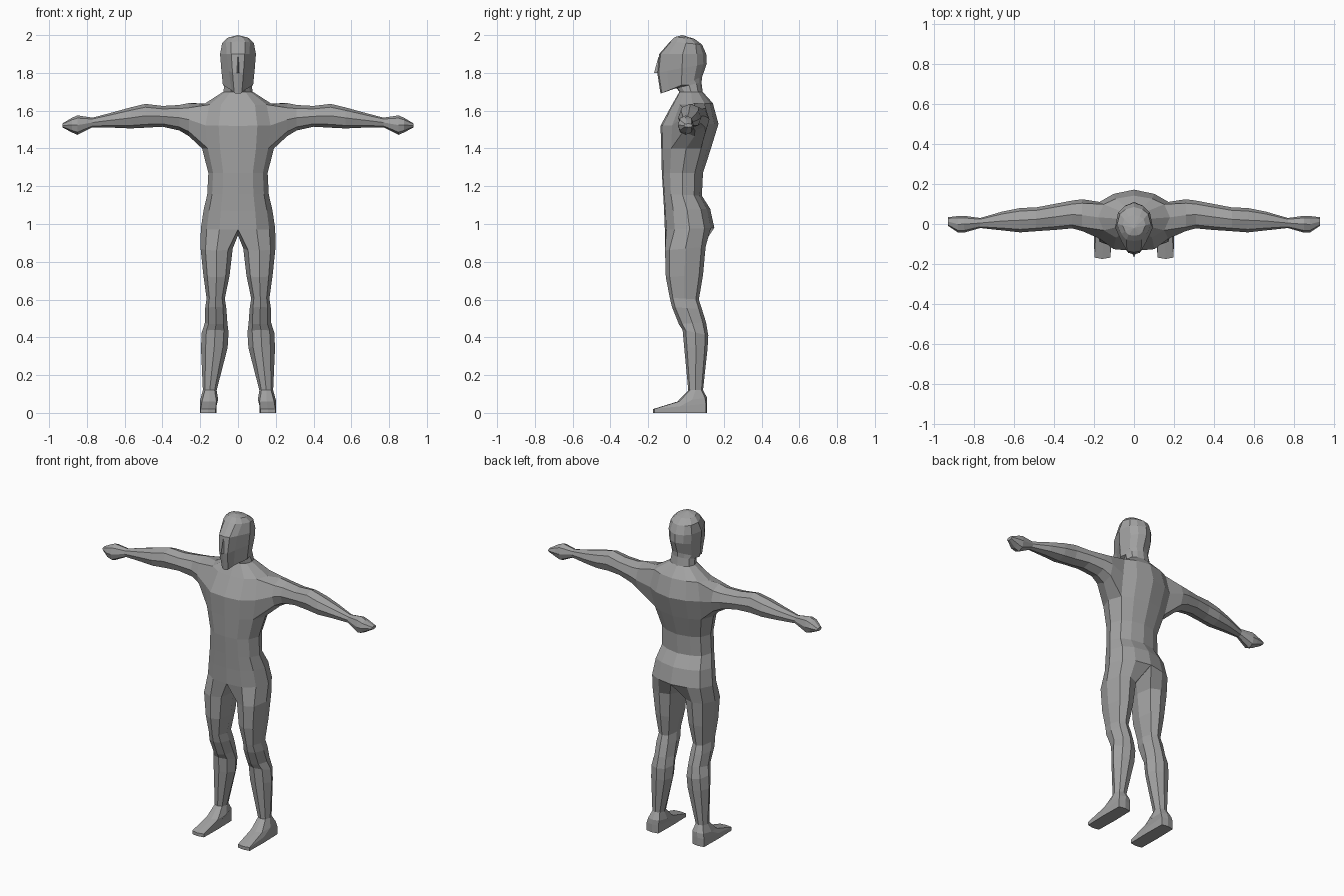
import bpy, bmesh

skin = bpy.data.materials.new("plain grey")
skin.diffuse_color = (0.36, 0.36, 0.36, 1)


def finish(bm, name, mirror=False):
    bmesh.ops.recalc_face_normals(bm, faces=bm.faces)
    mesh = bpy.data.meshes.new(name)
    bm.to_mesh(mesh)
    bm.free()
    mesh.materials.append(skin)
    obj = bpy.data.objects.new(name, mesh)
    bpy.context.collection.objects.link(obj)
    if mirror:
        mod = obj.modifiers.new("mirror", 'MIRROR')
        mod.use_clip = True
        mod.merge_threshold = 0.0005
    return obj


def bridge(bm, a, b, closed=True, skip=()):
    n = len(a)
    for i in range(n if closed else n - 1):
        if i not in skip:
            j = (i + 1) % n
            bm.faces.new((a[i], a[j], b[j], b[i]))


bm = bmesh.new()

# Half sections of trunk, neck and head:
# front z, back z, half width, front y, back y, front narrowing
TRUNK = [
    (0.97, 0.98, 0.197, -0.112, 0.150, 1),
    (1.07, 1.08, 0.182, -0.116, 0.128, 1),
    (1.16, 1.15, 0.163, -0.121, 0.084, 1),
    (1.27, 1.27, 0.157, -0.128, 0.090, 1),
    (1.40, 1.40, 0.190, -0.131, 0.132, 1),
    (1.52, 1.53, 0.205, -0.135, 0.172, 1),
    (1.63, 1.64, 0.180, -0.075, 0.142, 1),
    (1.70, 1.70, 0.078, -0.035, 0.088, 1),
]
HEAD = [
    (1.72, 1.75, 0.072, -0.050, 0.082, 0.9),
    (1.69, 1.78, 0.080, -0.135, 0.086, 0.5),
    (1.80, 1.85, 0.089, -0.152, 0.110, 0.65),
    (1.90, 1.90, 0.095, -0.142, 0.107, 0.75),
    (1.965, 1.95, 0.084, -0.085, 0.085, 0.9),
    (1.99, 1.98, 0.058, -0.058, 0.045, 0.9),
]
COLUMNS = [(0, 0), (0.5, 0.03), (0.84, 0.2), (1, 0.5),
           (0.84, 0.8), (0.5, 0.93), (0, 1)]


def trunk_ring(zf, zb, w, yf, yb, narrow):
    ring = []
    for i, (u, v) in enumerate(COLUMNS):
        x = u * w * (narrow if i in (1, 2) else 1)
        ring.append(bm.verts.new((x, yf + (yb - yf) * v, zf + (zb - zf) * v)))
    return ring


trunk = [trunk_ring(*r) for r in TRUNK + HEAD]
for i in range(len(trunk) - 1):
    # The shoulder opening stays free for the arm
    bridge(bm, trunk[i], trunk[i + 1], False, (2, 3) if i in (4, 5) else ())
crown = bm.verts.new((0, -0.02, 2.0))
for a, b in zip(trunk[-1], trunk[-1][1:]):
    bm.faces.new((a, b, crown))

# Arm: x, bottom z, top z, front y, back y
ARM = [
    (0.26, 1.465, 1.640, -0.035, 0.124),
    (0.31, 1.495, 1.630, -0.022, 0.117),
    (0.40, 1.515, 1.625, -0.030, 0.100),
    (0.49, 1.510, 1.636, -0.036, 0.083),
    (0.57, 1.506, 1.617, -0.042, 0.080),
    (0.66, 1.510, 1.592, -0.032, 0.062),
    (0.77, 1.512, 1.563, -0.020, 0.030),
    (0.85, 1.472, 1.575, -0.043, 0.041),
    (0.88, 1.485, 1.562, -0.043, 0.040),
    (0.93, 1.512, 1.532, -0.010, 0.034),
]
AROUND = [(-0.75, -0.72), (0, -1), (0.75, -0.72), (1, 0),
          (0.75, 0.72), (0, 1), (-0.75, 0.72), (-1, 0)]
low, mid, high = trunk[4:7]
previous = low[2:5] + [mid[4]] + high[4:1:-1] + [mid[2]]
for x, zb, zt, yf, yb in ARM:
    ring = [bm.verts.new((x, (yf + yb) / 2 + u * (yb - yf) / 2,
                          (zb + zt) / 2 + v * (zt - zb) / 2)) for u, v in AROUND]
    bridge(bm, previous, ring)
    previous = ring
bm.faces.new(previous)

# Leg and foot: front z, back z, inner x, outer x, front y, back y, squareness
LEG = [
    (0.86, 0.88, 0.028, 0.198, -0.111, 0.104, 0.7),
    (0.72, 0.73, 0.045, 0.183, -0.107, 0.090, 0.7),
    (0.61, 0.60, 0.070, 0.166, -0.086, 0.068, 0.7),
    (0.56, 0.55, 0.062, 0.174, -0.074, 0.084, 0.7),
    (0.47, 0.48, 0.056, 0.176, -0.038, 0.106, 0.65),
    (0.44, 0.41, 0.050, 0.192, -0.018, 0.118, 0.65),
    (0.35, 0.34, 0.055, 0.196, -0.010, 0.114, 0.65),
    (0.12, 0.12, 0.113, 0.186, 0.012, 0.090, 0.7),
    (0.06, 0.08, 0.105, 0.200, -0.045, 0.112, 0.8),
    (0.02, 0.05, 0.115, 0.201, -0.175, 0.112, 0.93),
    (0.00, 0.00, 0.115, 0.201, -0.175, 0.112, 0.93),
]
crotch = bm.verts.new((0, 0.02, 0.94))
previous = trunk[0] + [crotch]
for zf, zb, xi, xo, yf, yb, s in LEG:
    inset = (1 - s) * 0.35
    section = [(-s, inset), (0, 0), (s, inset), (1, 0.5),
               (s, 1 - inset), (0, 1), (-s, 1 - inset), (-1, 0.5)]
    ring = [bm.verts.new(((xi + xo) / 2 + u * (xo - xi) / 2,
                          yf + (yb - yf) * v, zf + (zb - zf) * v)) for u, v in section]
    bridge(bm, previous, ring)
    previous = ring
bm.faces.new(previous)
finish(bm, "body", True)

# Nose: a thin wedge down the middle of the face
bm = bmesh.new()
top = [bm.verts.new((x, y, 1.885)) for x, y in ((-0.008, -0.13), (0.008, -0.13), (0, -0.146))]
tip = [bm.verts.new((x, y, 1.80)) for x, y in ((-0.014, -0.13), (0.014, -0.13), (0, -0.169))]
bridge(bm, top, tip)
bm.faces.new(top)
bm.faces.new(tip)
finish(bm, "nose")
